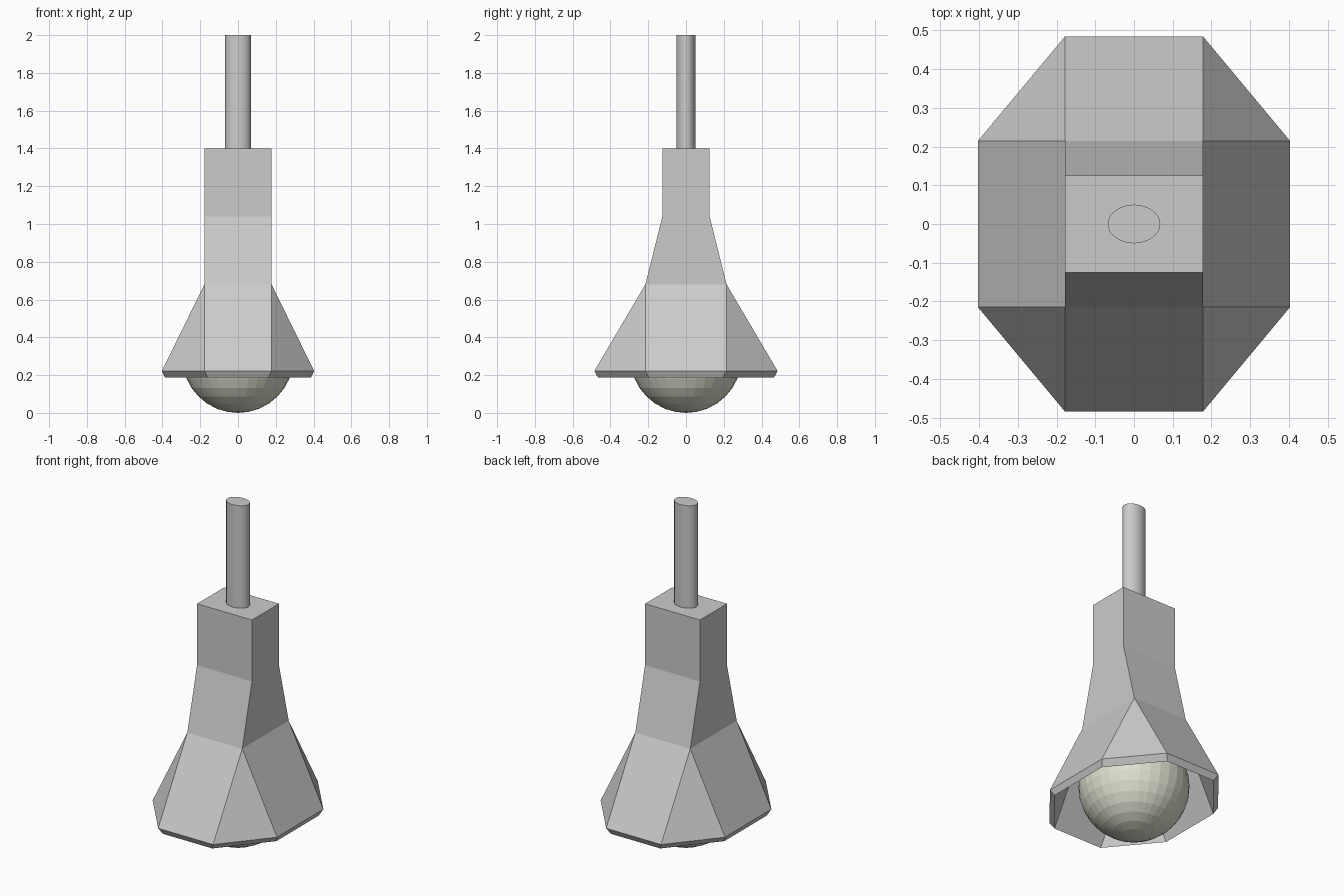
import bpy, bmesh

if "Cube" in bpy.data.objects:
    bpy.data.objects.remove(bpy.data.objects["Cube"])

CORNERS = [(1, -1), (1, 1), (-1, 1), (-1, -1)]


def add_skin(bm, levels, rim_size):
    """Rectangular neck that flares to an eight-sided rim; returns the rim loop."""
    rings = [[bm.verts.new((sx * hx, sy * hy, z)) for sx, sy in CORNERS]
             for hx, hy, z in levels]
    bm.faces.new(rings[0])
    for upper, lower in zip(rings, rings[1:]):
        for i in range(4):
            j = (i + 1) % 4
            bm.faces.new((upper[i], lower[i], lower[j], upper[j]))
    hx, hy, _ = levels[-1]
    rx, ry, rz = rim_size
    rim = []
    for sx, sy in CORNERS:
        pair = [(hx, ry), (rx, hy)]
        if sx * sy > 0:
            pair.reverse()
        rim += [bm.verts.new((sx * x, sy * y, rz)) for x, y in pair]
    neck = rings[-1]
    for i in range(4):
        j = (i + 1) % 4
        a, b, c = rim[2 * i], rim[2 * i + 1], rim[2 * j]
        bm.faces.new((neck[i], a, b))
        bm.faces.new((neck[i], b, c, neck[j]))
    return rim


# Hollow shade: outer skin, inner skin and the bevelled lip between them
bm = bmesh.new()
outer = add_skin(bm, [(0.178, 0.125, 1.40), (0.178, 0.125, 1.04),
                      (0.178, 0.215, 0.68)], (0.403, 0.485, 0.222))
inner = add_skin(bm, [(0.158, 0.105, 1.37), (0.158, 0.105, 1.03),
                      (0.160, 0.195, 0.655)], (0.386, 0.466, 0.187))
for i in range(8):
    j = (i + 1) % 8
    bm.faces.new((outer[i], inner[i], inner[j], outer[j]))
bmesh.ops.recalc_face_normals(bm, faces=bm.faces[:])
mesh = bpy.data.meshes.new("lamp_shade")
bm.to_mesh(mesh)
bm.free()
bpy.context.collection.objects.link(bpy.data.objects.new("lamp_shade", mesh))

# Oval hanging stem
bpy.ops.mesh.primitive_cylinder_add(vertices=32, radius=1, depth=0.6, location=(0, 0, 1.7))
stem = bpy.context.object
stem.name = "stem"
stem.scale = (0.068, 0.05, 1)
bpy.ops.object.transform_apply(location=False, rotation=False, scale=True)
bpy.ops.object.shade_smooth_by_angle()

# Faceted bulb
bpy.ops.mesh.primitive_uv_sphere_add(segments=32, ring_count=16, radius=0.295,
                                     location=(0, 0, 0.295))
bulb = bpy.context.object
bulb.name = "bulb"
glass = bpy.data.materials.new("bulb_glass")
glass.diffuse_color = (0.72, 0.75, 0.62, 1)
glass.use_nodes = True
glass.node_tree.nodes["Principled BSDF"].inputs["Base Color"].default_value = glass.diffuse_color
bulb.data.materials.append(glass)
